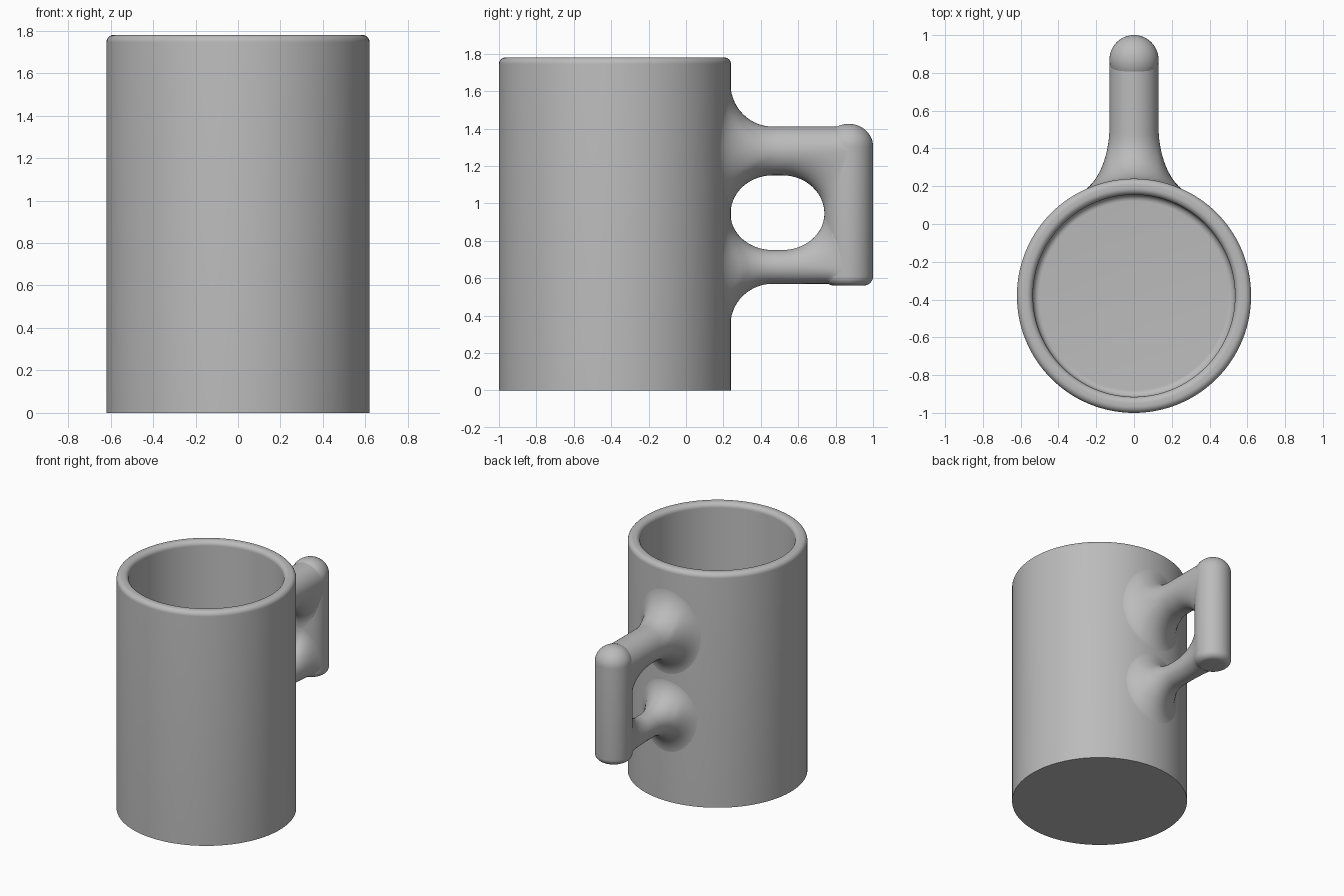
import bpy, bmesh
from math import sin, cos, pi, sqrt, radians

if "Cube" in bpy.data.objects:
    bpy.data.objects.remove(bpy.data.objects["Cube"])

GREY = (0.5, 0.5, 0.5, 1)
mat = bpy.data.materials.new("mid grey")
mat.use_nodes = True
mat.diffuse_color = GREY
mat.node_tree.nodes["Principled BSDF"].inputs["Base Color"].default_value = GREY

BODY_Y, BODY_R = -0.38, 0.62
POST_Y, POST_R = 0.87, 0.13
HEIGHT, WALL, FILLET = 1.78, 0.085, 0.035


def finish(name, bm):
    bmesh.ops.remove_doubles(bm, verts=bm.verts, dist=1e-5)
    bmesh.ops.recalc_face_normals(bm, faces=bm.faces)
    mesh = bpy.data.meshes.new(name)
    bm.to_mesh(mesh)
    bm.free()
    mesh.materials.append(mat)
    ob = bpy.data.objects.new(name, mesh)
    bpy.context.collection.objects.link(ob)
    bpy.ops.object.select_all(action='DESELECT')
    ob.select_set(True)
    bpy.context.view_layer.objects.active = ob
    bpy.ops.object.shade_smooth_by_angle(angle=radians(40))
    return ob


def arc(r, z, rr, rz, a0, a1, n=8):
    """Quarter-arc profile points around (r, z), angles in degrees."""
    angles = [radians(a0 + (a1 - a0) * i / n) for i in range(n + 1)]
    return [(r + rr * cos(a), z + rz * sin(a)) for a in angles]


def lathe(name, profile, y, steps):
    bm = bmesh.new()
    verts = [bm.verts.new((r, y, z)) for r, z in profile]
    edges = [bm.edges.new(pair) for pair in zip(verts, verts[1:])]
    bmesh.ops.spin(bm, geom=verts + edges, cent=(0, y, 0), axis=(0, 0, 1),
                   angle=2 * pi, steps=steps, use_merge=True)
    return finish(name, bm)


def arm(name, z, radius, body_flare, post_flare, sides=48, n=14):
    """Handle arm between body and post; flares are (side, up, down)."""
    reach = 0.45
    stations = []
    for i in range(n + 1):
        a = pi / 2 * (1 - i / n)
        stations.append((reach * (1 - sin(a)), 1 - cos(a), body_flare))
    for i in range(n + 1):
        a = pi / 2 * i / n
        stations.append((1 - reach * (1 - sin(a)), 1 - cos(a), post_flare))
    stations.append((None, 1, post_flare))

    bm = bmesh.new()
    rings = []
    for s, f, (side, up, down) in stations:
        ring = []
        for k in range(sides):
            c, d = cos(2 * pi * k / sides), sin(2 * pi * k / sides)
            x = (radius + f * side) * c
            near = BODY_Y + sqrt(BODY_R ** 2 - x * x) - 0.002
            far = POST_Y - sqrt(max(POST_R ** 2 - x * x, 0))
            y = POST_Y if s is None else near + (far - near) * s
            ring.append(bm.verts.new((x, y, z + (radius + f * (up if d > 0 else down)) * d)))
        rings.append(ring)
    for a, b in zip(rings, rings[1:]):
        for k in range(sides):
            j = (k + 1) % sides
            bm.faces.new((a[k], a[j], b[j], b[k]))
    return finish(name, bm)


# Hollow body with a rounded rim and rounded inner floor
inner = BODY_R - WALL
body = [(0, 0), (BODY_R, 0)]
body += arc(BODY_R - FILLET, HEIGHT - FILLET, FILLET, FILLET, 0, 90)
body += arc(inner + FILLET, HEIGHT - FILLET, FILLET, FILLET, 90, 180)
body += arc(inner - FILLET, WALL + FILLET, FILLET, FILLET, 0, -90)
body += [(0, WALL)]
lathe("mug_body", body, BODY_Y, 128)

# Upright grip with a domed top and softened bottom edge
post = [(0, 0.56)] + arc(POST_R - 0.05, 0.61, 0.05, 0.05, -90, 0)
post += arc(0, 1.305, POST_R, 0.12, 0, 90, 12)
lathe("handle_grip", post, POST_Y, 64)

# Arms flaring into the body and filleted to the grip
arm("upper_handle_arm", 1.28, 0.13, (0.14, 0.23, 0.205), (0, 0, 0.205))
arm("lower_handle_arm", 0.66, 0.09, (0.16, 0.195, 0.22), (0.035, 0.195, 0))
